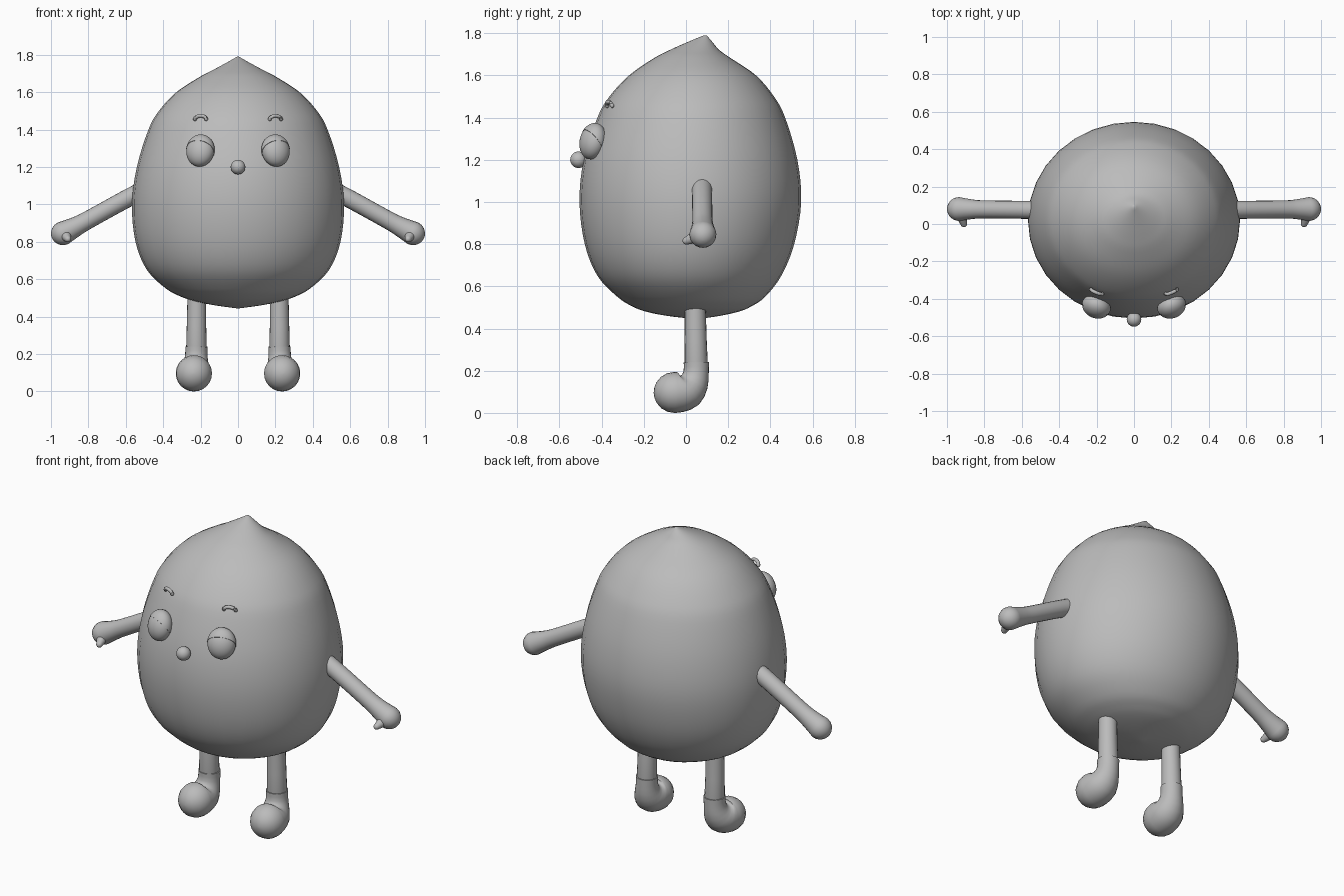
import bpy, bmesh, math
from mathutils import Vector, Matrix

cube = bpy.data.objects.get("Cube")
if cube:
    bpy.data.objects.remove(cube)

grey = bpy.data.materials.new("plain grey")
grey.use_nodes = True
grey.diffuse_color = (0.5, 0.5, 0.5, 1)
grey.node_tree.nodes["Principled BSDF"].inputs["Base Color"].default_value = (0.5, 0.5, 0.5, 1)


def finish(bm, name, subdiv=0):
    bmesh.ops.recalc_face_normals(bm, faces=bm.faces)
    mesh = bpy.data.meshes.new(name)
    bm.to_mesh(mesh)
    bm.free()
    mesh.materials.append(grey)
    obj = bpy.data.objects.new(name, mesh)
    bpy.context.collection.objects.link(obj)
    bpy.ops.object.select_all(action="DESELECT")
    obj.select_set(True)
    bpy.context.view_layer.objects.active = obj
    bpy.ops.object.shade_smooth_by_angle(angle=math.radians(50))
    if subdiv:
        mod = obj.modifiers.new("Subdivision", "SUBSURF")
        mod.levels = mod.render_levels = subdiv


def loft(bm, rings):
    """Skin rings of points and close both ends."""
    rows = [[bm.verts.new(p) for p in ring] for ring in rings]
    n = len(rows[0])
    for a, b in zip(rows, rows[1:]):
        for i in range(n):
            j = (i + 1) % n
            bm.faces.new((a[i], a[j], b[j], b[i]))
    bm.faces.new(rows[0][::-1])
    bm.faces.new(rows[-1])


def smooth_path(points, steps=4):
    """Pass a smooth curve through tuples of numbers."""
    out = []
    last = len(points) - 1
    for i in range(last):
        near = [points[max(0, min(last, i + k))] for k in (-1, 0, 1, 2)]
        for s in range(steps):
            t = s / steps
            out.append(tuple(
                b + t * (c - a) / 2 + t * t * (a - 2.5 * b + 2 * c - d / 2)
                + t ** 3 * (1.5 * (b - c) + (d - a) / 2)
                for a, b, c, d in zip(*near)))
    return out + [points[-1]]


def tube(bm, path, round_start=False, segs=20):
    """Sweep a circle along (x, y, z, radius) stations with a rounded end."""
    pts = [Vector(p[:3]) for p in path]
    radii = [p[3] for p in path]
    last = len(pts) - 1
    dirs = [(pts[min(i + 1, last)] - pts[max(i - 1, 0)]).normalized() for i in range(last + 1)]
    stations = list(zip(pts, dirs, radii))
    cap = [math.radians(a) for a in (20, 40, 60, 75, 87)]
    p, d, r = stations[-1]
    end = [(p + d * r * math.sin(a), d, r * math.cos(a)) for a in cap]
    p, d, r = stations[0]
    start = [(p - d * r * math.sin(a), d, r * math.cos(a)) for a in reversed(cap)]
    rings = []
    for p, d, r in (start if round_start else []) + stations + end:
        ref = Vector((1, 0, 0)) if abs(d.x) < 0.6 else Vector((0, 1, 0))
        u = (ref - d * ref.dot(d)).normalized()
        v = d.cross(u)
        turn = [math.tau * k / segs for k in range(segs)]
        rings.append([p + (u * math.cos(t) + v * math.sin(t)) * r for t in turn])
    loft(bm, rings)


def ball(bm, matrix, u=32, v=20):
    bmesh.ops.create_uvsphere(bm, u_segments=u, v_segments=v, radius=1, matrix=matrix)


# Body: sections of height, half width, front and back
sections = [
    (0.445, 0.01, 0.04, 0.06), (0.46, 0.12, -0.09, 0.16), (0.48, 0.22, -0.19, 0.25),
    (0.505, 0.3, -0.255, 0.31), (0.55, 0.385, -0.325, 0.375), (0.65, 0.487, -0.42, 0.452),
    (0.8, 0.548, -0.48, 0.513), (1.0, 0.567, -0.505, 0.546), (1.2, 0.541, -0.485, 0.528),
    (1.4, 0.479, -0.42, 0.47), (1.5, 0.423, -0.363, 0.417), (1.6, 0.33, -0.27, 0.332),
    (1.68, 0.208, -0.155, 0.215), (1.72, 0.132, -0.078, 0.158),
    (1.76, 0.058, 0.012, 0.124), (1.79, 0.005, 0.085, 0.098)]
bm = bmesh.new()
loft(bm, [[(w * math.cos(t), (f + b) / 2 + (b - f) / 2 * math.sin(t), z)
           for t in (math.tau * k / 32 for k in range(32))]
          for z, w, f, b in smooth_path(sections)])
finish(bm, "body")

# Nose
bm = bmesh.new()
ball(bm, Matrix.Translation((0, -0.51, 1.2)) @ Matrix.Scale(0.039, 4), 24, 16)
finish(bm, "nose")

for s, side in ((1, "left"), (-1, "right")):
    # Arm with a rounded hand
    bm = bmesh.new()
    tube(bm, smooth_path([
        (s * 0.5, 0.075, 1.078, 0.049), (s * 0.6, 0.076, 1.028, 0.048),
        (s * 0.8, 0.078, 0.918, 0.048), (s * 0.87, 0.079, 0.88, 0.053),
        (s * 0.936, 0.08, 0.846, 0.064)]), True)
    finish(bm, side + "_arm")

    # Thumb
    bm = bmesh.new()
    tube(bm, [(s * 0.925, 0.06, 0.842, 0.035), (s * 0.915, 0.02, 0.823, 0.025),
              (s * 0.91, 0.002, 0.816, 0.019)], segs=12)
    finish(bm, side + "_thumb", 1)

    # Leg
    bm = bmesh.new()
    tube(bm, [(s * 0.22, 0.043, 0.52, 0.05), (s * 0.222, 0.046, 0.35, 0.052),
              (s * 0.222, 0.049, 0.2, 0.056)])
    finish(bm, side + "_leg")

    # Boot bending forward into a round toe
    bm = bmesh.new()
    tube(bm, smooth_path([
        (s * 0.222, 0.049, 0.24, 0.06), (s * 0.223, 0.048, 0.19, 0.06),
        (s * 0.226, 0.037, 0.145, 0.071), (s * 0.23, 0.01, 0.112, 0.089),
        (s * 0.234, -0.025, 0.099, 0.095), (s * 0.236, -0.056, 0.097, 0.097)], 2), segs=24)
    finish(bm, side + "_boot")

    # Eye, turned outward and leaning back
    pose = (Matrix.Translation((s * 0.202, -0.442, 1.287))
            @ Matrix.Rotation(s * math.radians(22), 4, "Z")
            @ Matrix.Rotation(math.radians(-13), 4, "X"))
    size = Matrix.Diagonal((0.077, 0.06, 0.086, 1))
    bm = bmesh.new()
    ball(bm, pose @ size)
    finish(bm, side + "_eye")

    # Upper eyelid: a thin shell over the top of the eye
    bm = bmesh.new()
    ball(bm, Matrix.Identity(4))
    cut = bmesh.ops.bisect_plane(bm, geom=bm.verts[:] + bm.edges[:] + bm.faces[:],
                                 plane_co=(0, 0, 0), plane_no=(0, 0.6, 1), clear_inner=True)
    rim = [e for e in cut["geom_cut"] if isinstance(e, bmesh.types.BMEdge)]
    bmesh.ops.edgeloop_fill(bm, edges=rim)
    bmesh.ops.transform(bm, matrix=pose @ size @ Matrix.Scale(1.03, 4), verts=bm.verts)
    finish(bm, side + "_eyelid")

    # Eyebrow
    bm = bmesh.new()
    arc = [math.pi * k / 8 for k in range(9)]
    tube(bm, [(s * (0.2 - 0.03 * math.cos(a)), -0.362 - 0.012 * math.cos(a) - 0.006 * math.sin(a),
               1.456 + 0.018 * math.sin(a), 0.01) for a in arc], True, 10)
    finish(bm, side + "_eyebrow")
